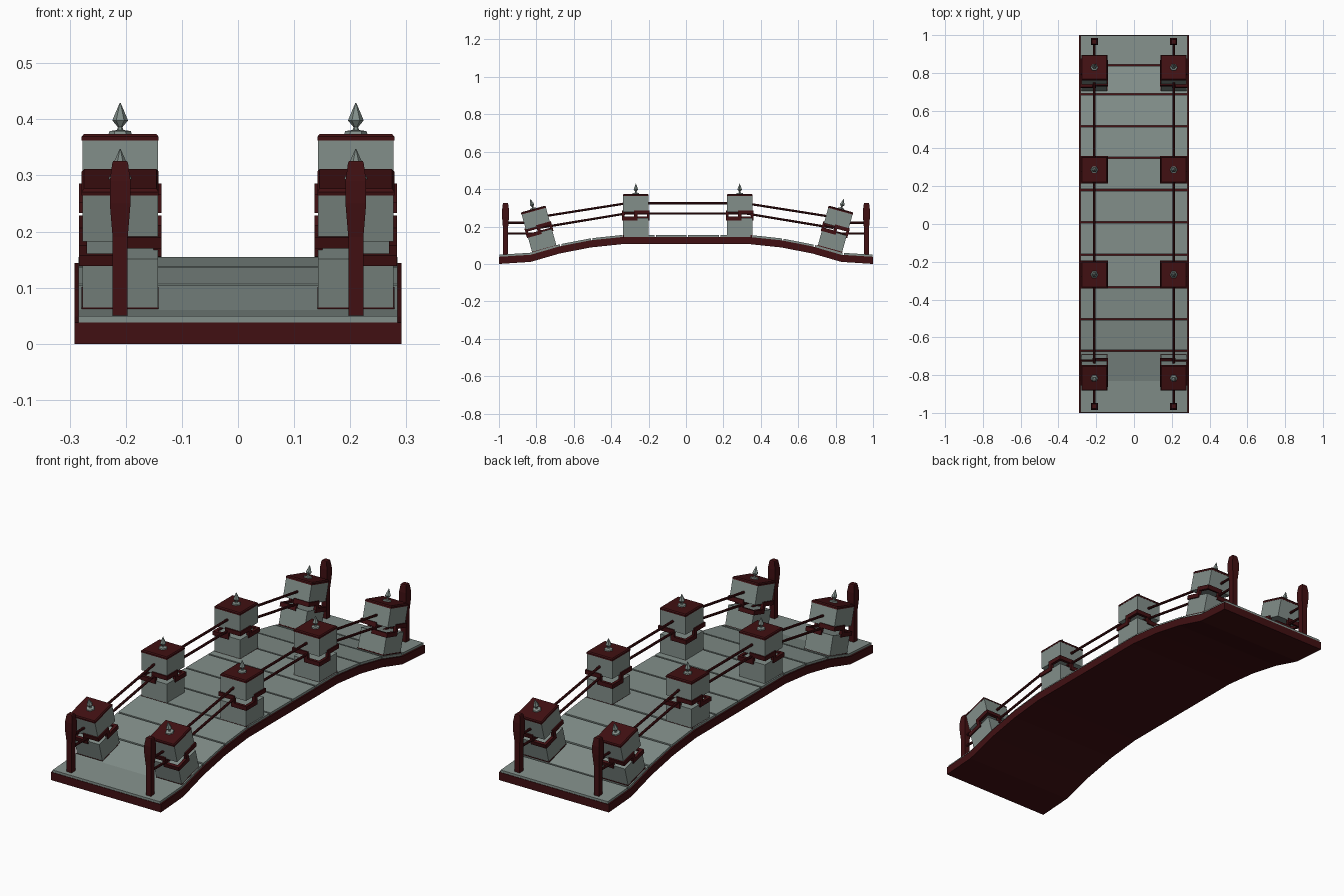
import bpy, bmesh, math
from mathutils import Matrix, Vector

if "Cube" in bpy.data.objects:
    bpy.data.objects.remove(bpy.data.objects["Cube"])


def material(name, rgb):
    m = bpy.data.materials.new(name)
    m.diffuse_color = (*rgb, 1)
    m.use_nodes = True
    m.node_tree.nodes["Principled BSDF"].inputs["Base Color"].default_value = m.diffuse_color
    return m


RED = material("dark red lacquer", (0.052, 0.005, 0.006))
GREY = material("grey green stone", (0.225, 0.275, 0.255))


def finish(bm, name, mat, matrix=Matrix()):
    bmesh.ops.recalc_face_normals(bm, faces=bm.faces[:])
    me = bpy.data.meshes.new(name)
    bm.to_mesh(me)
    bm.free()
    me.transform(matrix)
    me.materials.append(mat)
    ob = bpy.data.objects.new(name, me)
    bpy.context.collection.objects.link(ob)
    return ob


def add_box(bm, lo, hi):
    lo, hi = Vector(lo), Vector(hi)
    m = Matrix.Translation((lo + hi) / 2) @ Matrix.Diagonal((*(hi - lo), 1))
    bmesh.ops.create_cube(bm, size=1, matrix=m)


def lathe(bm, profile, sides, turn=0.0):
    """Stack of rings from (radius, height) pairs, closed at both ends."""
    rings = [[bm.verts.new((r * math.cos(turn + i * math.tau / sides),
                            r * math.sin(turn + i * math.tau / sides), z))
              for i in range(sides)] for r, z in profile]
    for a, b in zip(rings, rings[1:]):
        for i in range(sides):
            j = (i + 1) % sides
            bm.faces.new((a[i], a[j], b[j], b[i]))
    bm.faces.new(rings[0][::-1])
    bm.faces.new(rings[-1])


def square(bm, profile):
    """Square stack from (half width, height) pairs."""
    lathe(bm, [(w * math.sqrt(2), z) for w, z in profile], 4, math.pi / 4)


def extrude_x(bm, outline, half):
    """Closed y,z outline swept across x."""
    a = [bm.verts.new((-half, y, z)) for y, z in outline]
    b = [bm.verts.new((half, y, z)) for y, z in outline]
    n = len(outline)
    for i in range(n):
        j = (i + 1) % n
        bm.faces.new((a[i], a[j], b[j], b[i]))
    bm.faces.new(a)
    bm.faces.new(b[::-1])


# Arched deck: top line of the red base
half_arch = [(0.34, 0.144), (0.51, 0.126), (0.675, 0.094), (0.83, 0.049), (1.0, 0.038)]
arch = [(-y, z) for y, z in half_arch[::-1]] + half_arch


def deck_top(y):
    for (y0, z0), (y1, z1) in zip(arch, arch[1:]):
        if y <= y1:
            return z0 + (z1 - z0) * (y - y0) / (y1 - y0)
    return arch[-1][1]


bm = bmesh.new()
for (y0, z0), (y1, z1) in zip(arch, arch[1:]):
    extrude_x(bm, [(y0, z0), (y1, z1), (y1, z1 - 0.038), (y0, z0 - 0.038)], 0.291)
bmesh.ops.remove_doubles(bm, verts=bm.verts[:], dist=1e-5)
# drop the internal walls between segments
inner = [f for f in bm.faces if abs(f.calc_center_median().y) < 0.99
         and all(abs(v.co.y - f.verts[0].co.y) < 1e-5 for v in f.verts)]
bmesh.ops.delete(bm, geom=inner, context='FACES')
finish(bm, "deck_base", RED)

# Stone planks separated by thin gaps
joints = [-0.998, -0.67, -0.504, -0.335, -0.164, 0.008, 0.18, 0.35, 0.517, 0.686, 0.84, 0.998]
bm = bmesh.new()
for a, b in zip(joints, joints[1:]):
    a, b = a + 0.004 * (a > -0.99), b - 0.004 * (b < 0.99)
    ys = [a] + [y for y, z in arch if a + 0.02 < y < b - 0.02] + [b]
    top = [(y, deck_top(y) + 0.011) for y in ys]
    low = [(y, deck_top(y) - 0.003) for y in ys[::-1]]
    extrude_x(bm, top + low, 0.284)
finish(bm, "deck_planks", GREY)

W = 0.0675   # pillar half width
LOW, HIGH, THICK = 0.083, 0.116, 0.02


def pillar(x, y, z, tilt):
    side = 1 if x > 0 else -1
    m = Matrix.Translation((x, y, z)) @ Matrix.Rotation(tilt, 4, 'X')
    # split stone body
    bm = bmesh.new()
    square(bm, [(W, 0.004), (W, 0.095)])
    square(bm, [(W, 0.127), (W, 0.214)])
    finish(bm, "pillar_body", GREY, m)
    # foot plate and bevelled cap
    bm = bmesh.new()
    square(bm, [(W - 0.002, -0.012), (W + 0.001, -0.003), (W + 0.001, 0.005)])
    square(bm, [(W + 0.001, 0.212), (W + 0.001, 0.219), (W - 0.003, 0.224)])
    finish(bm, "pillar_cap_and_foot", RED, m)
    # stepped band: alternate corners sit low and high
    bm = bmesh.new()
    o, i = W + 0.006, W - 0.008
    for sx in (-1, 1):
        for sy in (-1, 1):
            base = LOW if sx * side * sy < 0 else HIGH
            for px, py in (((i, o), (0, o)), ((0, i), (i, o))):
                xs, ys = sorted(sx * v for v in px), sorted(sy * v for v in py)
                add_box(bm, (xs[0], ys[0], base), (xs[1], ys[1], base + THICK))
    for k in range(4):   # risers at the middle of each face
        n = len(bm.verts)
        add_box(bm, (i, -0.009, LOW), (o, 0.009, HIGH + THICK))
        bm.verts.ensure_lookup_table()
        bmesh.ops.rotate(bm, verts=bm.verts[n:], cent=(0, 0, 0),
                         matrix=Matrix.Rotation(k * math.pi / 2, 3, 'Z'))
    finish(bm, "pillar_band", RED, m)
    # faceted finial
    bm = bmesh.new()
    lathe(bm, [(0.021, 0.223), (0.019, 0.229), (0.006, 0.231), (0.004, 0.236),
               (0.014, 0.248), (0.012, 0.253), (0.001, 0.279)], 6)
    finish(bm, "finial", GREY, m)


def rod(bm, x, start, end):
    a, b = Vector((x, *start)), Vector((x, *end))
    m = Matrix.Translation((a + b) / 2) @ (b - a).to_track_quat('Z', 'Y').to_matrix().to_4x4()
    bmesh.ops.create_cone(bm, cap_ends=True, segments=8, radius1=0.006, radius2=0.006,
                          depth=(b - a).length, matrix=m)


LEAN = math.radians(15.5)
for x in (-0.21, 0.21):
    # four pillars, the end ones lean with the slope
    pillar(x, -0.757, 0.078, LEAN)
    pillar(x, -0.268, 0.150, 0)
    pillar(x, 0.287, 0.150, 0)
    pillar(x, 0.769, 0.078, -LEAN)

    # tapered end posts
    for y in (-0.965, 0.965):
        bm = bmesh.new()
        square(bm, [(0.0135, 0.04), (0.0135, 0.19), (0.0185, 0.25),
                    (0.0185, 0.29), (0.0140, 0.322), (0.0120, 0.326)])
        finish(bm, "end_post", RED, Matrix.Translation((x, y, 0)))

    # upper and lower hand rails
    bm = bmesh.new()
    for z_end, z_out, z_mid in ((0.22, 0.25, 0.324), (0.163, 0.192, 0.270)):
        for s in (-1, 1):
            rod(bm, x, (s * 0.965, z_end), (s * 0.80, z_end))
            rod(bm, x, (s * 0.79, z_out), (s * 0.32, z_mid))
        rod(bm, x, (-0.32, z_mid), (0.32, z_mid))
    finish(bm, "hand_rails", RED)
